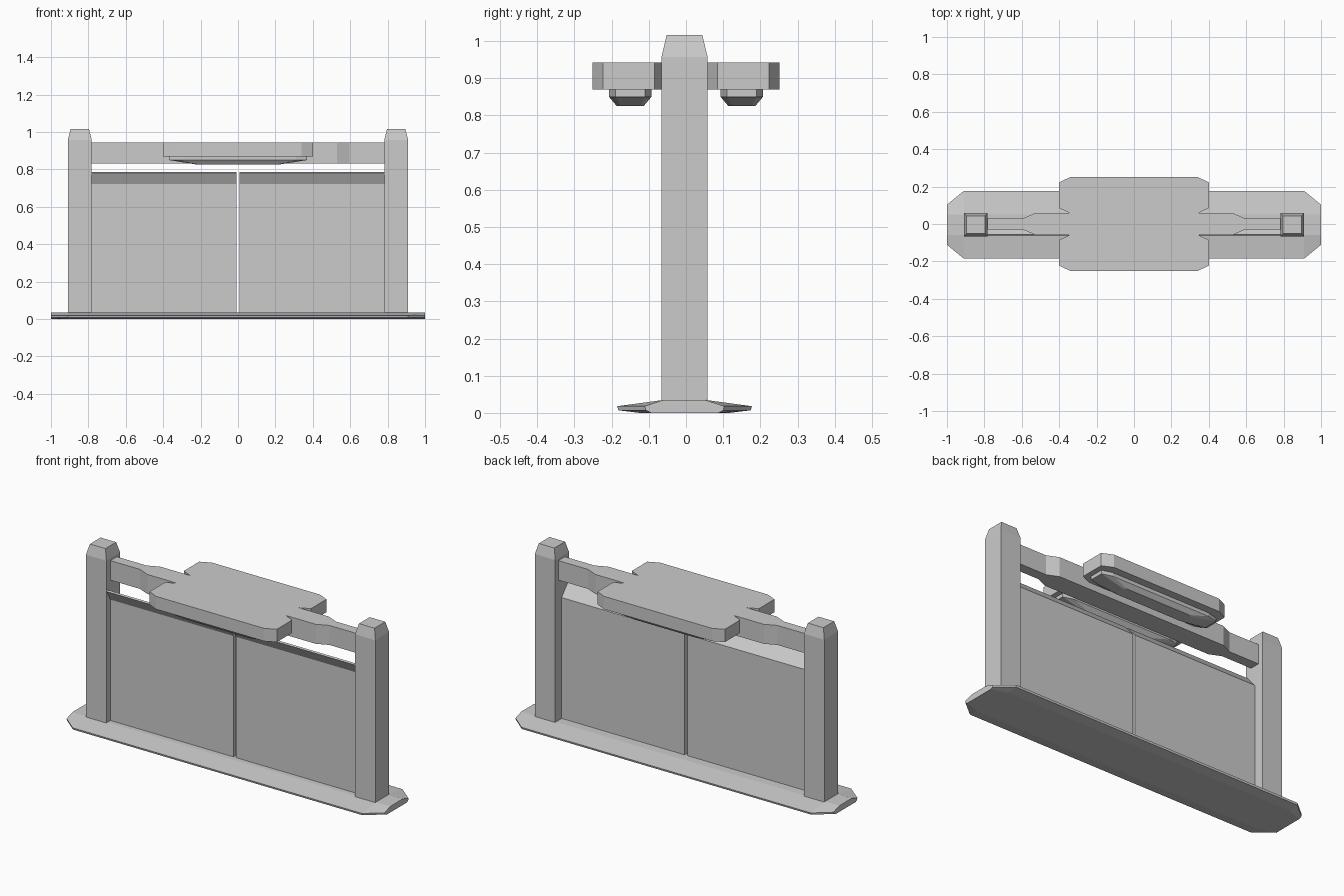
import bpy, bmesh

if "Cube" in bpy.data.objects:
    bpy.data.objects.remove(bpy.data.objects["Cube"])

YC = -0.004  # slight offset of the centre line


def loft(name, rings):
    """Skin a list of equally long point rings and cap both ends."""
    bm = bmesh.new()
    vs = [[bm.verts.new(p) for p in r] for r in rings]
    n = len(rings[0])
    for a, b in zip(vs, vs[1:]):
        for i in range(n):
            j = (i + 1) % n
            bm.faces.new((a[i], a[j], b[j], b[i]))
    bm.faces.new(vs[0][::-1])
    bm.faces.new(vs[-1])
    bmesh.ops.recalc_face_normals(bm, faces=bm.faces)
    me = bpy.data.meshes.new(name)
    bm.to_mesh(me)
    bm.free()
    ob = bpy.data.objects.new(name, me)
    bpy.context.collection.objects.link(ob)
    return ob


def octagon(cx, cy, hx, hy, kx, ky, z):
    """Rectangle with cut corners in the xy plane."""
    q = [(hx, hy - ky), (hx - kx, hy), (kx - hx, hy), (-hx, hy - ky),
         (-hx, ky - hy), (kx - hx, -hy), (hx - kx, -hy), (hx, ky - hy)]
    return [(cx + x, cy + y, z) for x, y in q]


def rect(cx, cy, hx, hy, z):
    return [(cx + sx * hx, cy + sy * hy, z)
            for sx, sy in ((1, 1), (-1, 1), (-1, -1), (1, -1))]


# Base plate: sloped cross-section, narrowing at both ends
def base_ring(x, wide, low):
    half = [(0.055, 0.035), (wide, 0.018), (wide - 0.003, 0.007), (low, 0.0)]
    pts = half + [(-y, z) for y, z in half[::-1]]
    return [(x, YC + y, z) for y, z in pts]


loft("base_plate", [base_ring(-1, 0.107, 0.09), base_ring(-0.91, 0.181, 0.12),
                    base_ring(0.91, 0.181, 0.12), base_ring(1, 0.107, 0.09)])

# Posts with bevelled caps, and the two thin panels leaning forward at the top
panel = [(-0.03, 0.03), (-0.03, 0.722), (-0.062, 0.78),
         (-0.056, 0.787), (0.0, 0.722), (0.0, 0.03)]
for side, s in (("left", -1), ("right", 1)):
    loft(side + "_post", [rect(s * 0.846, YC, 0.064, 0.062, 0.03),
                          rect(s * 0.846, YC, 0.064, 0.062, 0.957),
                          rect(s * 0.846, YC, 0.049, 0.048, 1.016)])
    loft(side + "_panel", [[(s * x, y, z) for y, z in panel]
                           for x in (0.008, 0.787)])

# Top rail, thinner near the posts
rail = [(-0.79, 0.029), (-0.595, 0.029), (-0.53, 0.058),
        (0.53, 0.058), (0.595, 0.029), (0.79, 0.029)]
loft("top_rail", [[(x, sy * w, z) for sy, z in
                   ((-1, 0.832), (1, 0.832), (1, 0.943), (-1, 0.943))]
                  for x, w in rail])

# Front and back pads with tapered undersides
for name, s in (("front", -1), ("back", 1)):
    loft(name + "_pad", [octagon(0, s * 0.154, 0.4, 0.097, 0.06, 0.028, z)
                         for z in (0.87, 0.943)])
    loft(name + "_pad_underside",
         [octagon(0, s * 0.15, 0.37, 0.057, 0.06, 0.017, 0.875),
          octagon(0, s * 0.15, 0.37, 0.057, 0.06, 0.017, 0.85),
          octagon(0, s * 0.15, 0.22, 0.037, 0.02, 0.010, 0.826)])
